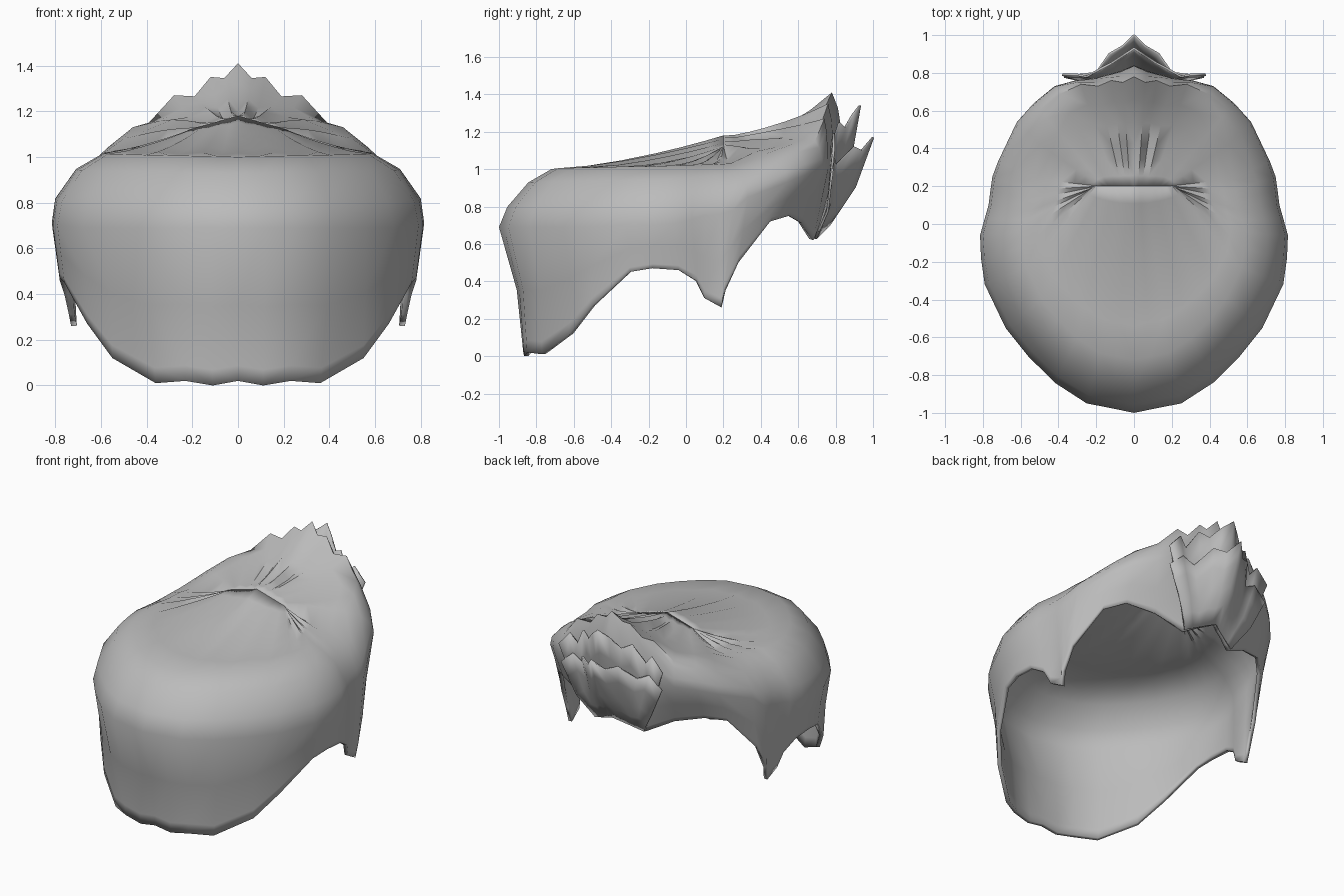
import bpy, bmesh, math
from mathutils import Vector

default = bpy.data.objects.get("Cube")
if default:
    bpy.data.objects.remove(default, do_unlink=True)

grey = bpy.data.materials.new("hair grey")
grey.use_nodes = True
grey.diffuse_color = (0.5, 0.5, 0.5, 1)
grey.node_tree.nodes["Principled BSDF"].inputs["Base Color"].default_value = (0.5, 0.5, 0.5, 1)


def loft(name, columns, thickness, offset):
    """Skin neighbouring columns of points, mirror them and give them thickness."""
    bm = bmesh.new()
    grid = [[bm.verts.new(point) for point in column] for column in columns]
    for left, right in zip(grid, grid[1:]):
        for k in range(len(left) - 1):
            bm.faces.new((left[k], right[k], right[k + 1], left[k + 1]))
    bmesh.ops.remove_doubles(bm, verts=bm.verts, dist=0.0005)
    mesh = bpy.data.meshes.new(name)
    bm.to_mesh(mesh)
    bm.free()
    mesh.materials.append(grey)
    obj = bpy.data.objects.new(name, mesh)
    bpy.context.collection.objects.link(obj)
    mirror = obj.modifiers.new("mirror", "MIRROR")
    mirror.use_clip = True
    mirror.merge_threshold = 0.002
    solid = obj.modifiers.new("thickness", "SOLIDIFY")
    solid.thickness = thickness
    solid.offset = offset
    bpy.ops.object.select_all(action="DESELECT")
    bpy.context.view_layer.objects.active = obj
    obj.select_set(True)
    bpy.ops.object.shade_smooth_by_angle(angle=math.radians(50))


# Lower hem, from the middle of the fringe round the side lock to the nape
hem = [(0, -.87, .02), (.11, -.865, 0), (.23, -.85, .02), (.36, -.77, .01), (.55, -.62, .12),
       (.66, -.5, .27), (.76, -.3, .45), (.78, -.18, .47), (.78, -.04, .46),
       (.76, .06, .4), (.74, .1, .31), (.73, .19, .26), (.74, .205, .35),
       (.72, .28, .5), (.62, .45, .72), (.52, .55, .75), (.35, .62, .71),
       (.18, .68, .62), (.14, .7, .64), (.1, .72, .66), (.05, .74, .68), (0, .76, .7)]
# Widest line of the hair, one point above each hem point
belt = [(0, -1, .69), (.12, -.975, .69), (.25, -.95, .69), (.42, -.84, .69), (.56, -.7, .69),
        (.68, -.55, .69), (.79, -.32, .7), (.81, -.18, .7), (.815, -.06, .71),
        (.79, .03, .73), (.77, .1, .75), (.76, .18, .76), (.75, .25, .78),
        (.72, .33, .85), (.62, .54, .93), (.53, .64, .97), (.42, .73, 1),
        (.31, .76, 1), (.22, .77, 1.01), (.14, .79, 1.02), (.07, .81, 1.03), (0, .84, 1.05)]
# Stepped comb at the back of the crown
comb = [(.5, .42, 1.08), (.46, .56, 1.13), (.39, .69, 1.15), (.28, .74, 1.27),
        (.19, .73, 1.265), (.12, .76, 1.35), (.06, .75, 1.345), (0, .78, 1.41)]


def shell_column(i):
    low, wide = Vector(hem[i]), Vector(belt[i])
    back = i - (len(belt) - len(comb))
    if back >= 0:
        top = Vector(comb[back])
    else:
        top = Vector((wide.x * .72, wide.y * .72, 1 + .05 * i / len(belt)))
    front = max(0, -wide.y)
    # the fringe curves in a little below the widest line
    middle = low.lerp(wide, .5)
    middle.y += .03 * front
    points = [low, low.lerp(middle, .2), middle, wide]
    # sloping shoulder between the widest line and the top
    for out, up in ((.94, .35), (.54, .77)):
        p = top.lerp(wide, out - .1 * front)
        p.z = wide.z + (top.z - wide.z) * up
        points.append(p)
    points.append(top)
    # top strands gathered into a short parting across the crown
    parting = Vector((top.x * .35, .2, 1.18 - .1 * top.x))
    for f in (.2, .4, .6, .75, .9):
        p = top.lerp(parting, f)
        ease = f ** 1.7 if parting.z > top.z else 1 - (1 - f) ** 2
        crease = .02 if back >= 0 else .008
        p.z = (top.z + (parting.z - top.z) * ease
               + crease * (-1) ** i * math.sin(math.pi * f))
        points.append(p)
    return points + [parting]


loft("hair_shell", [shell_column(i) for i in range(len(hem))], .025, -1)


def lock_layer(name, tips):
    """A fan of pointed locks growing from the narrow nape to the given tips."""
    columns = []
    for tip in tips:
        end = Vector(tip)
        x = end.x * .48
        root = Vector((x, .765 - .4 * x, .7 - .4 * x))
        bulge = root.lerp(end, .5) + Vector((0, .02, -.03))
        columns.append([root, root.lerp(bulge, .5), bulge, bulge.lerp(end, .55), end])
    loft(name, columns, .012, 0)


# Overlapping pointed locks on the back
lock_layer("upper_back_locks",
           [(.38, .79, 1.1), (.3, .79, 1.19), (.25, .78, 1.13), (.18, .82, 1.25),
            (.12, .85, 1.22), (.06, .89, 1.29), (0, .93, 1.34)])
lock_layer("lower_back_locks",
           [(.37, .78, .98), (.28, .79, 1.06), (.2, .8, 1.02), (.13, .9, 1.12),
            (.06, .94, 1.1), (0, 1, 1.17)])
